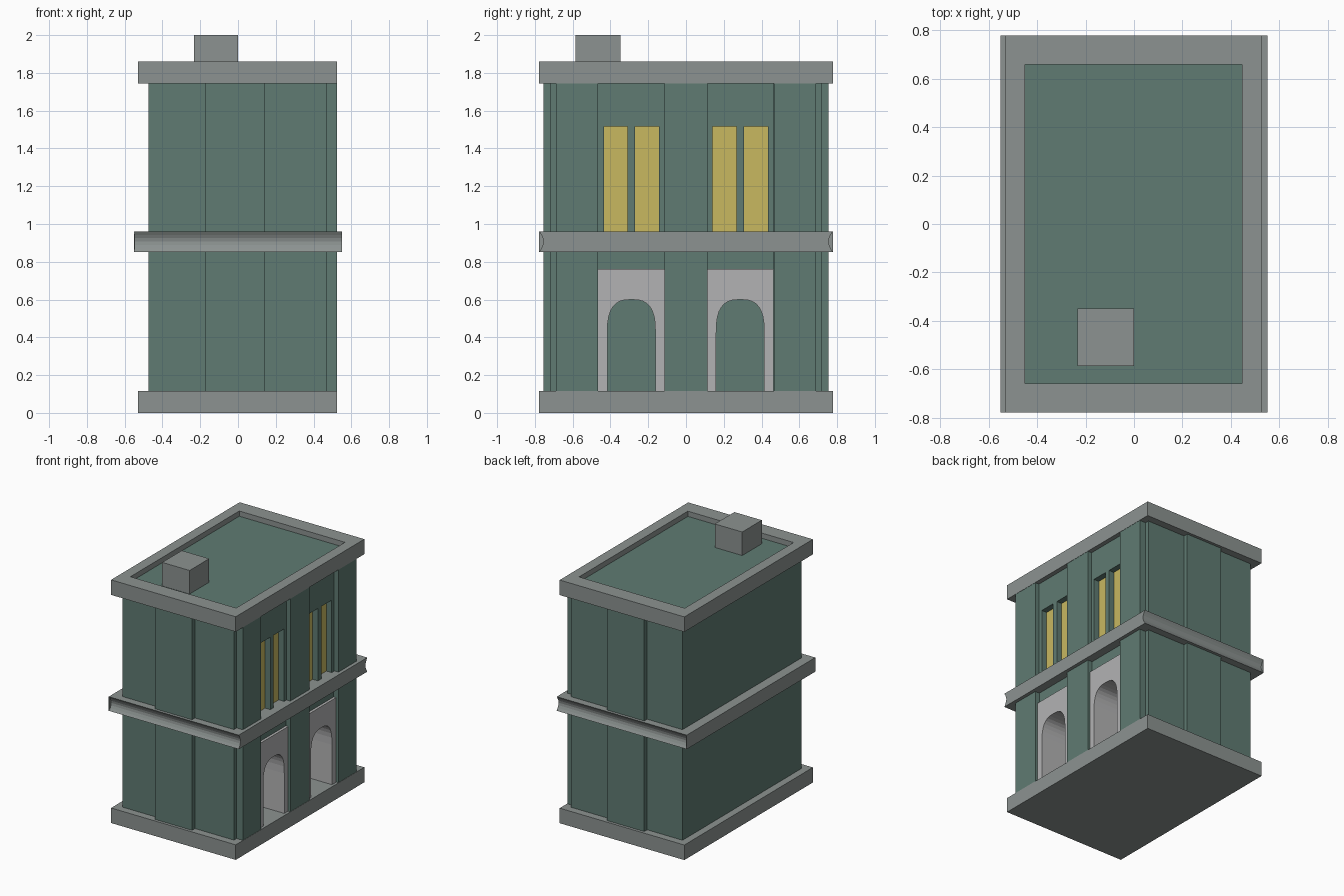
import bpy
import bmesh
from math import cos, sin, pi

cube = bpy.data.objects.get("Cube")
if cube:
    bpy.data.objects.remove(cube, do_unlink=True)


def material(name, colour):
    m = bpy.data.materials.new(name)
    m.use_nodes = True
    m.diffuse_color = (*colour, 1)
    m.node_tree.nodes["Principled BSDF"].inputs["Base Color"].default_value = (*colour, 1)
    return m


GREEN = material("wall green", (0.115, 0.198, 0.170))
GREY = material("stone grey", (0.262, 0.290, 0.282))
YELLOW = material("window yellow", (0.58, 0.48, 0.118))
PALE = material("arch pale grey", (0.45, 0.45, 0.455))


def finish(name, bm, *mats):
    bmesh.ops.recalc_face_normals(bm, faces=bm.faces)
    mesh = bpy.data.meshes.new(name)
    bm.to_mesh(mesh)
    bm.free()
    for m in mats:
        mesh.materials.append(m)
    ob = bpy.data.objects.new(name, mesh)
    bpy.context.collection.objects.link(ob)
    return ob


def box_mesh(x, y, z):
    bm = bmesh.new()
    bmesh.ops.create_cube(bm, size=1)
    for v in bm.verts:
        v.co = [r[0] if c < 0 else r[1] for c, r in zip(v.co, (x, y, z))]
    return bm


def box(name, x, y, z, mat):
    return finish(name, box_mesh(x, y, z), mat)


def extrude_x(name, outline, x0, x1, mat):
    """Extrude a closed (y, z) outline from x0 to x1."""
    bm = bmesh.new()
    face = bm.faces.new([bm.verts.new((x0, y, z)) for y, z in outline])
    new = bmesh.ops.extrude_face_region(bm, geom=[face])["geom"]
    for v in new:
        if isinstance(v, bmesh.types.BMVert):
            v.co.x = x1
    return finish(name, bm, mat)


SLAB_X, SLAB_Y = (-0.53, 0.525), (-0.777, 0.777)
BACK, INNER, SIDE, FRONT = -0.475, 0.22, 0.47, 0.523
LOW, MID, TOP = 0.11, 0.9, 1.76
WALL_Z = (LOW, TOP)

# Base slab
box("base_slab", SLAB_X, SLAB_Y, (0, 0.115), GREY)

# Roof slab with a sunken green deck
bm = box_mesh(SLAB_X, SLAB_Y, (1.745, 1.86))
bm.faces.ensure_lookup_table()
deck = max(bm.faces, key=lambda f: f.calc_center_median().z)
bmesh.ops.inset_individual(bm, faces=[deck], thickness=0.08)
rim = bmesh.ops.extrude_discrete_faces(bm, faces=[deck])["faces"][0]
for v in rim.verts:
    v.co.x = 0.445 if v.co.x > 0 else -0.45
    v.co.y = 0.658 if v.co.y > 0 else -0.658
# line the inset edge up with the deck, then drop the deck
for v in bm.verts:
    if v not in rim.verts[:] and abs(v.co.x) < 0.5:
        v.co.x = 0.445 if v.co.x > 0 else -0.45
        v.co.y = 0.658 if v.co.y > 0 else -0.658
for v in rim.verts:
    v.co.z = 1.82
rim.material_index = 1
finish("roof_slab", bm, GREY, GREEN)

# Chimney
box("chimney", (-0.232, 0), (-0.585, -0.348), (1.81, 2.0), GREY)

# Main body and the raised panels on both short ends
box("main_body", (BACK, INNER), (-0.72, 0.72), WALL_Z, GREEN)
for s, end in ((-1, "front"), (1, "rear")):
    def span(a, b):
        return tuple(sorted((s * a, s * b)))
    box(end + "_raised_panel", (-0.175, 0.14), span(0.6, 0.755), WALL_Z, GREEN)
    box(end + "_end_wall", (INNER, SIDE), span(0.6, 0.72), WALL_Z, GREEN)
    box(end + "_pilaster", (INNER, FRONT), span(0.467, 0.688), WALL_Z, GREEN)
box("centre_pilaster", (INNER, FRONT), (-0.115, 0.115), WALL_Z, GREEN)

# Middle band with hollowed short ends and a flat back plate
hollow = [(0.777 - 0.022 * sin(pi * i / 6), 0.853 + 0.108 * i / 6) for i in range(7)]
outline = hollow + [(-y, z) for y, z in reversed(hollow)]
extrude_x("middle_band", outline, -0.545, 0.55, GREY)
box("middle_band_back_plate", (-0.55, -0.545), SLAB_Y, (0.853, 0.961), GREY)


def arch_outline(cy):
    """Pale surround: rectangle with a soft-cornered doorway cut from below."""
    half, rise, spring, steps = 0.127, 0.18, 0.42, 16
    pts = [(cy - 0.176, LOW), (cy - 0.176, 0.762), (cy + 0.176, 0.762),
           (cy + 0.176, LOW), (cy + half, LOW)]
    for i in range(steps + 1):
        a = pi * i / steps
        c, s = cos(a), max(sin(a), 0)
        y = half * abs(c) ** 0.72 * (1 if c > 0 else -1)
        pts.append((cy + y, spring + rise * s ** 0.72))
    return pts + [(cy - half, LOW)]


# Two bays: arched doorway below, pair of tall windows above
for cy, label in ((-0.289, "front"), (0.287, "rear")):
    extrude_x(label + "_arch_surround", arch_outline(cy), INNER, 0.505, PALE)
    box(label + "_bay_wall", (INNER, 0.485), (cy - 0.176, cy + 0.176), (0.762, 0.955), GREEN)
    bay_x, window_z = (INNER, 0.49), (0.95, 1.515)
    box(label + "_lintel", bay_x, (cy - 0.176, cy + 0.176), (1.515, TOP), GREEN)
    box(label + "_mullion", bay_x, (cy - 0.02, cy + 0.02), window_z, GREEN)
    for s, side in ((-1, "first"), (1, "second")):
        jamb = sorted((cy + s * 0.146, cy + s * 0.176))
        pane = sorted((cy + s * 0.02, cy + s * 0.146))
        box(f"{label}_{side}_jamb", bay_x, jamb, window_z, GREEN)
        box(f"{label}_{side}_window", (INNER, 0.445), pane, window_z, YELLOW)
